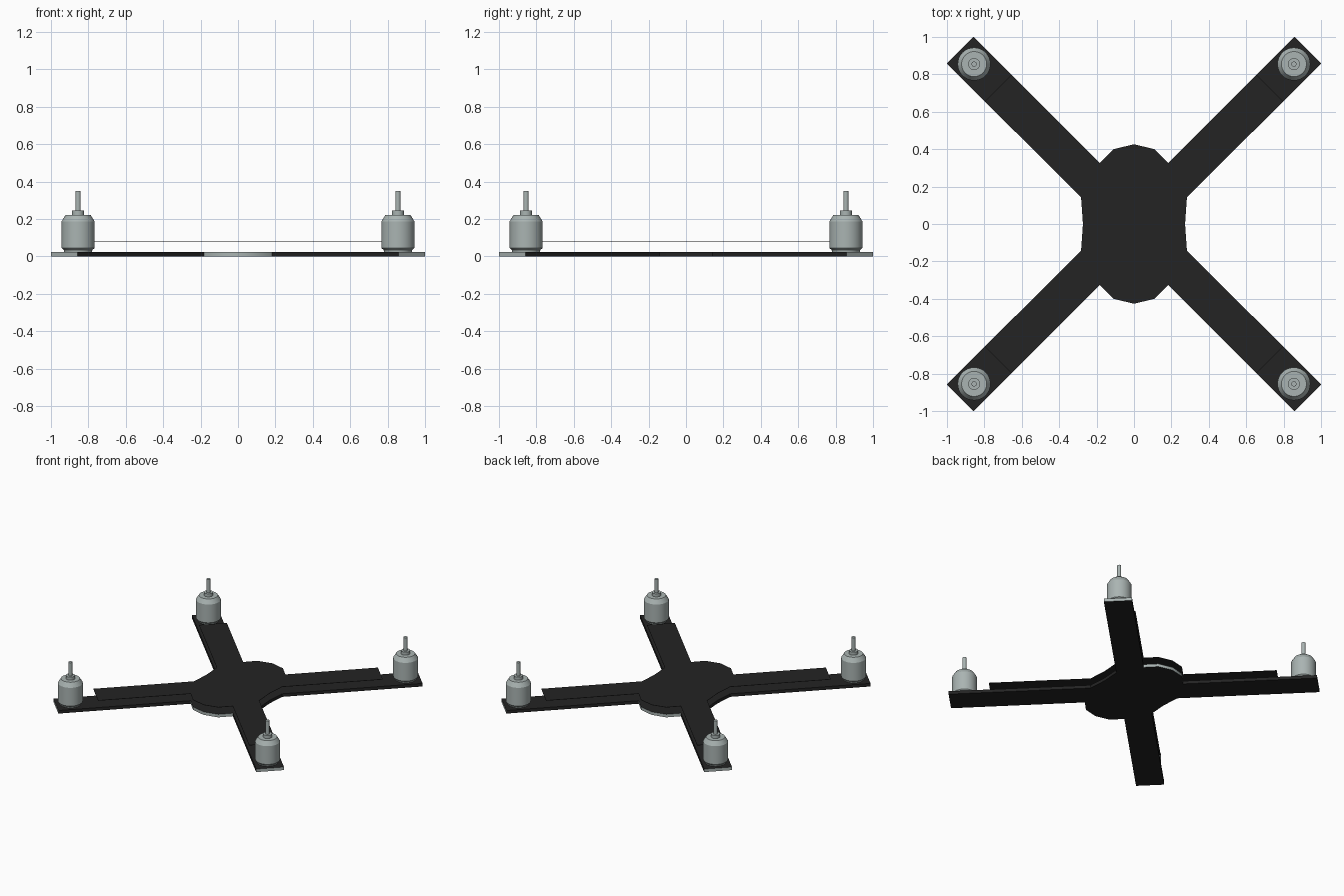
import bpy, bmesh, math

if "Cube" in bpy.data.objects:
    bpy.data.objects.remove(bpy.data.objects["Cube"])

def material(name, rgb):
    m = bpy.data.materials.new(name)
    m.diffuse_color = (*rgb, 1)
    m.use_nodes = True
    m.node_tree.nodes["Principled BSDF"].inputs["Base Color"].default_value = m.diffuse_color
    return m

carbon = material("carbon black", (0.017, 0.017, 0.017))
metal = material("grey metal", (0.40, 0.455, 0.445))

def finish(bm, name, mats, angle):
    bmesh.ops.recalc_face_normals(bm, faces=bm.faces)
    me = bpy.data.meshes.new(name)
    bm.to_mesh(me)
    bm.free()
    for m in mats:
        me.materials.append(m)
    ob = bpy.data.objects.new(name, me)
    bpy.context.collection.objects.link(ob)
    bpy.ops.object.select_all(action='DESELECT')
    ob.select_set(True)
    bpy.context.view_layer.objects.active = ob
    bpy.ops.object.shade_smooth_by_angle(angle=math.radians(angle))
    return ob

def outline(arm_near, arm_far):
    """X-shaped plate outline, mirrored from one quarter."""
    q = [(0.273, 0), (0.283, 0.142), (arm_far, arm_near), (arm_near, arm_far),
         (0.183, 0.325), (0.11, 0.40), (0, 0.426)]
    half = q + [(-x, y) for x, y in reversed(q[:-1])]
    return half + [(x, -y) for x, y in reversed(half[1:-1])]

def plate(name, pts, z0, z1, metal_ends):
    bm = bmesh.new()
    low = bm.faces.new([bm.verts.new((x, y, z0)) for x, y in pts])
    ext = bmesh.ops.extrude_face_region(bm, geom=[low], use_keep_orig=True)
    top = [v for v in ext["geom"] if isinstance(v, bmesh.types.BMVert)]
    bmesh.ops.translate(bm, verts=top, vec=(0, 0, z1 - z0))
    bm.normal_update()
    # bare grey edges on the arm tips and the two body ends
    for f in bm.faces:
        c = f.calc_center_median()
        x, y = abs(c.x), abs(c.y)
        if metal_ends and abs(f.normal.z) < 0.5 and (x + y > 1.8 or (x < 0.17 and y > 0.3)):
            f.material_index = 1
    return finish(bm, name, [carbon, metal] if metal_ends else [carbon], 40)

def motor(name, cx, cy, segs=32):
    # radius, height
    profile = [(0.074, 0.024), (0.076, 0.034), (0.088, 0.045), (0.088, 0.188),
               (0.067, 0.222), (0.032, 0.222), (0.032, 0.246), (0.014, 0.246),
               (0.014, 0.35)]
    bm = bmesh.new()
    rings = []
    for r, z in profile:
        rings.append([bm.verts.new((cx + r * math.cos(2 * math.pi * i / segs),
                                    cy + r * math.sin(2 * math.pi * i / segs), z))
                      for i in range(segs)])
    for a, b in zip(rings, rings[1:]):
        for i in range(segs):
            j = (i + 1) % segs
            bm.faces.new((a[i], a[j], b[j], b[i]))
    bm.faces.new(rings[0])
    bm.faces.new(rings[-1])
    return finish(bm, name, [metal], 28)

# frame plates
plate("bottom_plate", outline(0.858, 1.0), 0, 0.024, True)
plate("top_plate", outline(0.655, 0.797), 0.077, 0.079, False)

# motors on the four arm tips
for sx, side in ((-1, "left"), (1, "right")):
    for sy, end in ((-1, "front"), (1, "back")):
        motor(f"motor_{end}_{side}", sx * 0.855, sy * 0.855)
